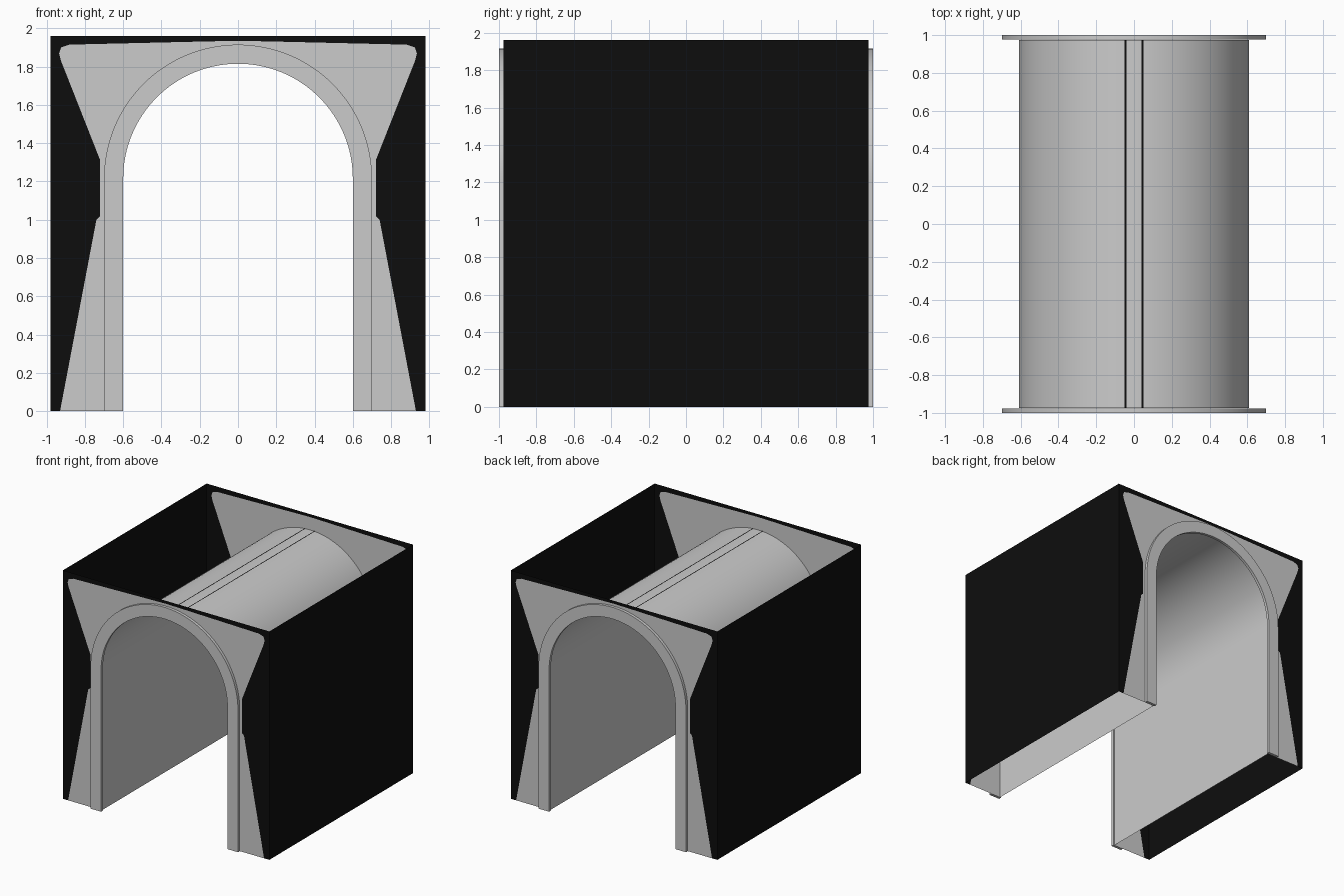
import bpy, bmesh, math

cube = bpy.data.objects.get("Cube")
if cube:
    bpy.data.objects.remove(cube, do_unlink=True)

HALF_W, HALF_D, TOP = 0.98, 0.975, 1.96   # box shell
SPRING = 1.215                            # height where the arch begins
TUNNEL_R, TRIM_IN, TRIM_OUT = 0.61, 0.60, 0.70


def material(name, value):
    m = bpy.data.materials.new(name)
    m.use_nodes = True
    color = (value, value, value, 1)
    m.diffuse_color = color
    bsdf = m.node_tree.nodes["Principled BSDF"]
    bsdf.inputs["Base Color"].default_value = color
    bsdf.inputs["Roughness"].default_value = 0.8
    return m


GREY = material("light grey", 0.6)
BLACK = material("black", 0.004)


def make_object(name, bm, mats, smooth=False):
    mesh = bpy.data.meshes.new(name)
    bm.to_mesh(mesh)
    bm.free()
    for m in mats:
        mesh.materials.append(m)
    ob = bpy.data.objects.new(name, mesh)
    bpy.context.collection.objects.link(ob)
    if smooth:
        bpy.ops.object.select_all(action="DESELECT")
        ob.select_set(True)
        bpy.context.view_layer.objects.active = ob
        bpy.ops.object.shade_smooth_by_angle(angle=math.radians(30))
    return ob


def arch(r, start=0.0, end=math.pi, steps=64):
    """Points (x, z) along a round arch, from start angle to end angle."""
    return [(r * math.cos(start + (end - start) * i / steps),
             SPRING + r * math.sin(start + (end - start) * i / steps))
            for i in range(steps + 1)]


def full_arch(r):
    return [(r, 0)] + arch(r) + [(-r, 0)]


def sweep(bm, path, y0, y1):
    """Sheet made by pulling an (x, z) path along y."""
    rows = [[bm.verts.new((x, y, z)) for x, z in path] for y in (y0, y1)]
    for i in range(len(path) - 1):
        bm.faces.new((rows[0][i], rows[0][i + 1], rows[1][i + 1], rows[1][i]))


# Tunnel lining
bm = bmesh.new()
sweep(bm, full_arch(TUNNEL_R), -HALF_D, HALF_D)
make_object("tunnel_lining", bm, [GREY], True)

# Thin dark seams along the tunnel crown
for name, x in (("left_seam", 0.045), ("right_seam", -0.045)):
    bm = bmesh.new()
    z = SPRING + math.sqrt(TUNNEL_R ** 2 - x ** 2) + 0.002
    sweep(bm, [(x - 0.004, z), (x + 0.004, z)], -HALF_D, HALF_D)
    make_object(name, bm, [BLACK])

# Side walls
for name, side in (("left_wall", 1), ("right_wall", -1)):
    bm = bmesh.new()
    sweep(bm, [(side * HALF_W, 0), (side * HALF_W, TOP)][::side], -HALF_D, HALF_D)
    make_object(name, bm, [BLACK])

# End panels: grey field around the opening, black border outside it
field_edge = [(0.93, 0), (0.74, 1.0), (0.72, 1.02), (0.72, 1.31), (0.925, 1.83),
              (0.935, 1.87), (0.925, 1.9), (0.88, 1.915), (0.15, 1.932), (0, 1.935)]
opening = arch(TUNNEL_R, math.pi / 2, 0, 32) + [(TUNNEL_R, 0)]
border = field_edge[::-1] + [(HALF_W, 0), (HALF_W, TOP), (0, TOP)]
for name, y in (("front_panel", -HALF_D), ("back_panel", HALF_D)):
    bm = bmesh.new()
    for side in (1, -1):
        for index, outline in enumerate((opening + field_edge, border)):
            face = bm.faces.new([bm.verts.new((side * x, y, z)) for x, z in outline])
            face.material_index = index
            face.normal_update()
            if face.normal.y * y < 0:
                face.normal_flip()
    bmesh.ops.triangulate(bm, faces=bm.faces[:])
    make_object(name, bm, [GREY, BLACK])

# Raised arch trims at both ends
inner, outer = full_arch(TRIM_IN), full_arch(TRIM_OUT)
for name, side in (("front_trim", -1), ("back_trim", 1)):
    bm = bmesh.new()
    near, far = side * (HALF_D + 0.001), side * 1.0
    rings = [[bm.verts.new((x, y, z)) for x, z in path]
             for path, y in ((inner, near), (inner, far), (outer, far), (outer, near))]
    for a in range(4):
        p, q = rings[a], rings[(a + 1) % 4]
        for i in range(len(inner) - 1):
            bm.faces.new((p[i], p[i + 1], q[i + 1], q[i]))
    for end in (0, -1):
        bm.faces.new([ring[end] for ring in rings])
    bmesh.ops.recalc_face_normals(bm, faces=bm.faces[:])
    make_object(name, bm, [GREY], True)
